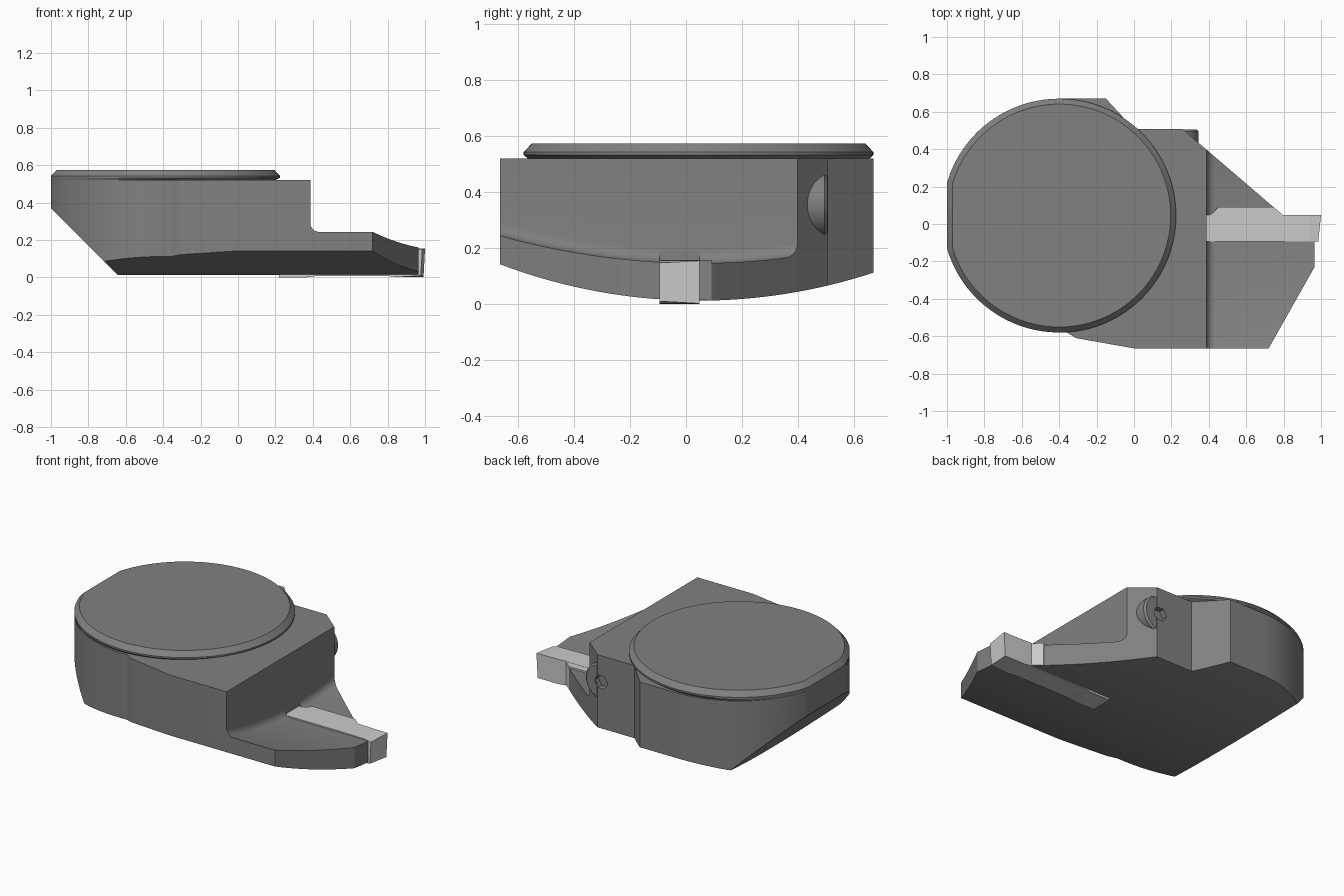
import bpy, bmesh
from math import sin, cos, acos, pi, radians

if "Cube" in bpy.data.objects:
    bpy.data.objects.remove(bpy.data.objects["Cube"])

CX, CY, R = -0.4, 0.045, 0.625      # round end of the head


def material(name, v):
    m = bpy.data.materials.new(name)
    m.diffuse_color = (v, v, v, 1)
    m.use_nodes = True
    m.node_tree.nodes["Principled BSDF"].inputs["Base Color"].default_value = m.diffuse_color
    return m


def loft(name, sections, mat=None):
    """Closed solid through a list of equal-length point loops."""
    bm = bmesh.new()
    rings = [[bm.verts.new(p) for p in s] for s in sections]
    n = len(rings[0])
    for a, b in zip(rings, rings[1:]):
        for i in range(n):
            j = (i + 1) % n
            bm.faces.new((a[i], a[j], b[j], b[i]))
    bm.faces.new(rings[0][::-1])
    bm.faces.new(rings[-1])
    bmesh.ops.recalc_face_normals(bm, faces=bm.faces)
    me = bpy.data.meshes.new(name)
    bm.to_mesh(me)
    bm.free()
    ob = bpy.data.objects.new(name, me)
    bpy.context.collection.objects.link(ob)
    if mat:
        me.materials.append(mat)
    return ob


def prism(name, outline, z0, z1, mat=None):
    return loft(name, [[(x, y, z) for x, y in outline] for z in (z0, z1)], mat)


def activate(ob):
    bpy.ops.object.select_all(action='DESELECT')
    ob.select_set(True)
    bpy.context.view_layer.objects.active = ob


def cut(ob, cutter):
    activate(ob)
    m = ob.modifiers.new("cut", 'BOOLEAN')
    m.operation, m.solver, m.object = 'DIFFERENCE', 'EXACT', cutter
    bpy.ops.object.modifier_apply(modifier=m.name)
    bpy.data.objects.remove(cutter)


def smooth(ob, angle=20):
    activate(ob)
    bpy.ops.object.shade_smooth_by_angle(angle=radians(angle))


def arc(a0, a1, n, r=R, cx=CX):
    return [(cx + r * cos(a0 + (a1 - a0) * i / n), CY + r * sin(a0 + (a1 - a0) * i / n))
            for i in range(n + 1)]


steel = material("dark_steel", 0.22)
carbide = material("light_carbide", 0.7)

# Main body: plan outline extruded upward
lim = acos((-1 - CX) / R)
outline = [(0.385, 0.4), (0.257, 0.508), (0.0, 0.508), (-0.15, 0.67)]
outline += arc(pi / 2, lim, 28) + arc(2 * pi - lim, radians(273.5), 28)
outline += [(-0.31, -0.61), (0.0, -0.665), (0.72, -0.665), (0.965, -0.23),
            (0.965, -0.09), (0.93, -0.05), (0.8, 0.03), (0.745, 0.091)]
body = prism("tool_head_body", outline, -0.1, 0.52, steel)

# Curved underside
ys = [-0.8 + 1.6 * i / 40 for i in range(41)]
under = [(y, 2.012 - (4 - (y - CY) ** 2) ** 0.5) for y in ys] + [(0.8, -0.4), (-0.8, -0.4)]
cut(body, loft("underside_cutter", [[(x, y, z) for y, z in under] for x in (-1.5, 1.5)]))

# Sloped undercut at the round end
slope = [(-1.3, 0.67), (-0.33, -0.3), (-1.3, -0.3)]
cut(body, loft("slope_cutter", [[(x, y, z) for x, z in slope] for y in (-1, 1)]))


# Stepped shelf with a curved floor and a fillet against the wall
def step_section(y):
    zs = 0.146 + 0.098 * ((y - CY) / 0.71) ** 2
    f = 0.047
    fil = [(0.387 + f - f * cos(a), y, zs + f - f * sin(a))
           for a in (pi / 2 * k / 8 for k in range(9))]
    return [(0.387, y, 0.9)] + fil + [(1.3, y, zs), (1.3, y, 0.9)]


cut(body, loft("shelf_cutter", [step_section(y) for y in ys]))

# Insert pocket through the fillet, and the screw's hex socket
pocket = [(0.387, -0.094), (0.47, -0.094), (0.47, 0.09), (0.45, 0.09), (0.41, 0.048), (0.387, 0.048)]
cut(body, prism("pocket_cutter", pocket, 0.12, 0.187))


def screw_ring(r, y, n=48):
    return [(0.23 + r * cos(2 * pi * i / n), y, 0.355 + r * sin(2 * pi * i / n)) for i in range(n)]


cut(body, loft("socket_cutter", [screw_ring(0.045, y, 6) for y in (0.47, 0.6)]))
smooth(body)


# Raised round coupling face with one flat, chamfered rim and undercut
def ring(r, flat_x, z, cx=CX):
    a = acos((flat_x - cx) / r)
    return [(x, y, z) for x, y in arc(-a, a, 110, r, cx)]


smooth(loft("coupling_disc", [ring(0.605, -1, 0.515, -0.42), ring(R, -1, 0.533),
                              ring(R, -1, 0.543), ring(0.596, -0.97, 0.574)], steel))


# Cutting insert: long bar with a slightly angled tip
def bar(y, tip, dz):
    return [(0.22, y, 0.0), (0.36, y, 0.0), (0.42, y, 0.008), (0.8, y, 0.008), (0.85, y, 0.002),
            (tip - 0.008, y, 0.002 + dz), (tip, y, 0.155 - dz), (0.94, y, 0.155),
            (0.8, y, 0.158), (0.22, y, 0.158)]


loft("cutting_insert", [bar(-0.094, 0.985, 0.008), bar(0.048, 1.0, 0.0)], carbide)
prism("insert_flank", [(0.38, 0.0), (0.38, 0.047), (0.41, 0.047), (0.453, 0.092), (0.745, 0.092),
                       (0.8, 0.045), (0.8, 0.0)], 0.014, 0.157, carbide)

# Clamp screw head, standing out of the slanted side face, with a socket
smooth(loft("clamp_screw", [screw_ring(0.115, 0.38), screw_ring(0.115, 0.495),
                            screw_ring(0.104, 0.506), screw_ring(0.045, 0.506),
                            screw_ring(0.045, 0.472)], steel))
